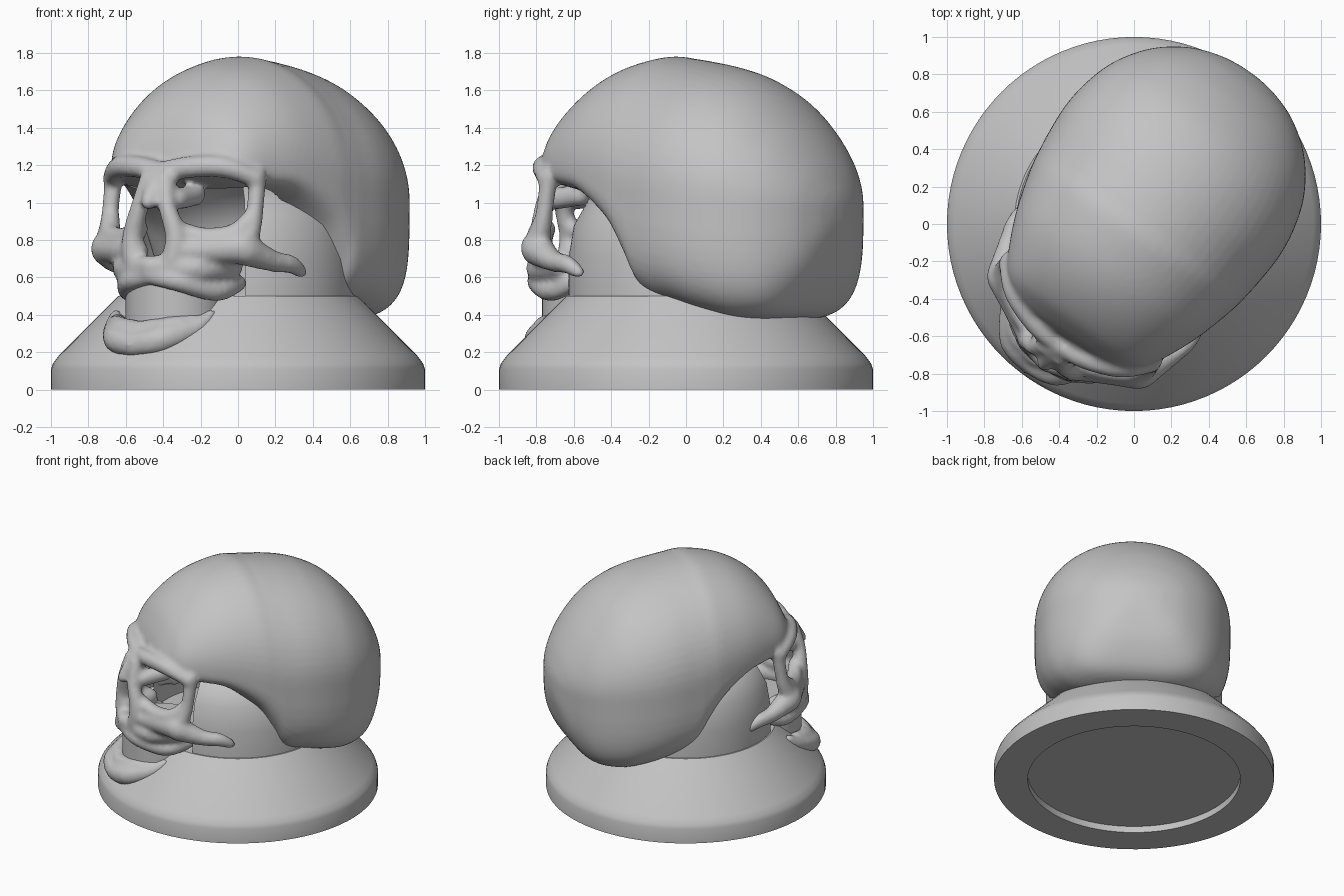
import bpy, bmesh, math
from mathutils import Matrix, Vector

old = bpy.data.objects.get("Cube")
if old:
    bpy.data.objects.remove(old)

grey = bpy.data.materials.new("plain_grey")
grey.use_nodes = True
colour = (0.55, 0.55, 0.55, 1)
grey.diffuse_color = colour
grey.node_tree.nodes["Principled BSDF"].inputs["Base Color"].default_value = colour

# The head is modelled facing -y, then turned on its stand
TURN = Matrix.Translation((0.03, -0.02, 0)) @ Matrix.Rotation(math.radians(-35), 4, "Z")


def make(name, bm, place=Matrix(), angle=180):
    mesh = bpy.data.meshes.new(name)
    bm.to_mesh(mesh)
    bm.free()
    mesh.materials.append(grey)
    obj = bpy.data.objects.new(name, mesh)
    bpy.context.collection.objects.link(obj)
    obj.matrix_world = place
    bpy.ops.object.select_all(action="DESELECT")
    obj.select_set(True)
    bpy.context.view_layer.objects.active = obj
    bpy.ops.object.shade_smooth_by_angle(angle=math.radians(angle))
    return obj


def spline(rows, steps):
    """Smooth curve through rows of any length."""
    rows = [Vector(r) for r in rows]
    out = []
    for i in range(len(rows) - 1):
        a, b, c, d = (rows[max(0, min(len(rows) - 1, i + k))] for k in (-1, 0, 1, 2))
        for s in range(steps):
            t = s / steps
            out.append(0.5 * (2 * b + (c - a) * t + (2 * a - 5 * b + 4 * c - d) * t ** 2
                              + (3 * b - a - 3 * c + d) * t ** 3))
    return out + [rows[-1]]


def strand(bm, points):
    """Mirrored strand of bone: x, y, z, radius."""
    for p in spline(points, 9):
        for side in (1, -1):
            spot = Matrix.Translation((side * p[0], p[1], p[2]))
            bmesh.ops.create_icosphere(bm, subdivisions=2, radius=p[3], matrix=spot)


def loft(bm, stations, sides=64):
    """Closed hull from sections: y, bottom, middle, top, half width."""
    rings = []
    for y, low, mid, top, wide in spline(stations, 5):
        ring = []
        for k in range(sides):
            c, s = math.cos(math.tau * k / sides), math.sin(math.tau * k / sides)
            power = 1 if s > 0 else 0.5
            x = math.copysign(abs(c) ** power, c) * wide
            h = abs(s) ** power
            z = mid + h * (top - mid) if s > 0 else mid - h * (mid - low)
            ring.append(bm.verts.new((x, y, z)))
        rings.append(ring)
    for a, b in zip(rings, rings[1:]):
        for k in range(sides):
            n = (k + 1) % sides
            bm.faces.new((a[k], a[n], b[n], b[k]))
    bm.faces.new(rings[0])
    bm.faces.new(rings[-1])
    bmesh.ops.recalc_face_normals(bm, faces=bm.faces)


def lathe(profile, steps=96):
    bm = bmesh.new()
    verts = [bm.verts.new((r, 0, z)) for r, z in profile]
    edges = [bm.edges.new(pair) for pair in zip(verts, verts[1:])]
    bmesh.ops.spin(bm, geom=verts + edges, cent=(0, 0, 0), axis=(0, 0, 1),
                   angle=math.tau, steps=steps, use_merge=True)
    bmesh.ops.remove_doubles(bm, verts=bm.verts, dist=0.0005)
    bmesh.ops.recalc_face_normals(bm, faces=bm.faces)
    return bm


def fuse(obj, voxel, smoothing):
    """Melt overlapping pieces into one surface and return it as a bmesh."""
    remesh = obj.modifiers.new("fuse", "REMESH")
    remesh.mode = "VOXEL"
    remesh.voxel_size = voxel
    soft = obj.modifiers.new("soften", "SMOOTH")
    soft.factor = 0.5
    soft.iterations = smoothing
    bpy.context.view_layer.update()
    done = obj.evaluated_get(bpy.context.evaluated_depsgraph_get())
    bm = bmesh.new()
    bm.from_mesh(done.to_mesh())
    done.to_mesh_clear()
    bpy.data.objects.remove(obj)
    return bm


# Round stand with a shallow recess underneath
make("stand", lathe([(0, 0.05), (0.76, 0.05), (0.76, 0), (1, 0), (1, 0.11), (0.99, 0.14),
                     (0.96, 0.18), (0.64, 0.5), (0, 0.5)]), angle=30)

# Smooth core inside the head, open toward the face
core = lathe([(0.63, 0.49), (0.63, 0.7), (0.6, 0.88), (0.52, 1.02), (0.3, 1.13), (0, 1.17)])
front = TURN.to_3x3() @ Vector((0, -1, 0))
gap = [f for f in core.faces
       if f.calc_center_median().xy.normalized().dot(front.xy) > math.cos(math.radians(38))]
bmesh.ops.delete(core, geom=gap, context="FACES")
make("core", core)

# Cranium
skull = bmesh.new()
loft(skull, [
    (-0.71, 1.14, 1.20, 1.26, 0.24), (-0.67, 1.13, 1.20, 1.37, 0.35),
    (-0.59, 1.10, 1.20, 1.51, 0.45), (-0.45, 1.07, 1.20, 1.64, 0.53),
    (-0.28, 1.02, 1.19, 1.73, 0.60), (-0.07, 0.84, 1.14, 1.78, 0.66),
    (0.05, 0.62, 1.10, 1.77, 0.68), (0.13, 0.47, 1.08, 1.76, 0.69),
    (0.30, 0.43, 1.07, 1.73, 0.70), (0.47, 0.39, 1.05, 1.68, 0.68),
    (0.65, 0.37, 1.03, 1.58, 0.62), (0.82, 0.42, 1.00, 1.41, 0.50),
    (0.94, 0.59, 0.98, 1.23, 0.34), (1.00, 0.78, 0.97, 1.09, 0.18), (1.02, 0.91, 0.96, 1.01, 0.05)])

# Facial bones
for bone in (
    # brow ridge
    [(0, -0.76, 1.16, 0.06), (0.16, -0.74, 1.19, 0.06), (0.34, -0.67, 1.19, 0.06), (0.47, -0.56, 1.13, 0.05)],
    # outer rim of the eye socket
    [(0.45, -0.63, 0.78, 0.07), (0.47, -0.58, 0.9, 0.05), (0.47, -0.54, 1.14, 0.05)],
    # lower rim of the eye socket
    [(0.12, -0.8, 0.86, 0.05), (0.26, -0.74, 0.81, 0.06), (0.4, -0.66, 0.83, 0.06), (0.46, -0.58, 0.92, 0.05)],
    # inner wall of the eye socket
    [(0.1, -0.76, 1.02, 0.06), (0.1, -0.6, 1.04, 0.06)],
    # bridge of the nose
    [(0, -0.77, 1.14, 0.07), (0, -0.83, 1.07, 0.06), (0, -0.89, 1, 0.04)],
    # sides of the nose opening
    [(0.05, -0.8, 1.12, 0.06), (0.09, -0.84, 0.98, 0.05), (0.14, -0.83, 0.82, 0.06), (0.13, -0.84, 0.7, 0.06)],
    # cheek wall, upper jaw and tooth ridge
    [(0.13, -0.82, 0.74, 0.07), (0.3, -0.72, 0.75, 0.08), (0.44, -0.64, 0.76, 0.09)],
    [(0, -0.87, 0.66, 0.06), (0.22, -0.77, 0.65, 0.08), (0.32, -0.58, 0.66, 0.07)],
    [(0, -0.87, 0.61, 0.05), (0.16, -0.83, 0.58, 0.06), (0.28, -0.66, 0.53, 0.06), (0.31, -0.5, 0.57, 0.05)],
    # cheek arch, ending in a free tip
    [(0.45, -0.63, 0.75, 0.09), (0.52, -0.48, 0.69, 0.06), (0.56, -0.36, 0.67, 0.05), (0.57, -0.28, 0.63, 0.035)],
):
    strand(skull, bone)
skull = fuse(make("skull_rough", skull), 0.018, 4)

# Open the hollow behind the eyes and nose
hollow = []
for f in skull.faces:
    c, n = f.calc_center_median(), f.normal
    if abs(c.x) < 0.42 and -0.48 < c.y < 0.3 and c.z < 1.12 and n.y < -0.1 and n.z < 0.1:
        hollow.append(f)
bmesh.ops.delete(skull, geom=hollow, context="FACES")
make("skull", skull, TURN)

# Lower jaw, half sunk in the stand and a little out of line
jaw = bmesh.new()
strand(jaw, [(0, -0.92, 0.24, 0.07), (0.14, -0.88, 0.27, 0.08), (0.26, -0.74, 0.33, 0.06), (0.31, -0.66, 0.4, 0.03)])
strand(jaw, [(0, -0.88, 0.31, 0.06), (0.15, -0.84, 0.33, 0.06), (0.24, -0.74, 0.36, 0.05)])
make("lower_jaw", fuse(make("jaw_rough", jaw), 0.015, 4), TURN @ Matrix.Translation((-0.06, 0, 0)))

# Round column in the mouth
column = bmesh.new()
bmesh.ops.create_cone(column, cap_ends=True, segments=48, radius1=0.27, radius2=0.27, depth=0.4,
                      matrix=Matrix.Translation((-0.02, -0.6, 0.42)))
make("mouth_column", column, TURN, 30)
